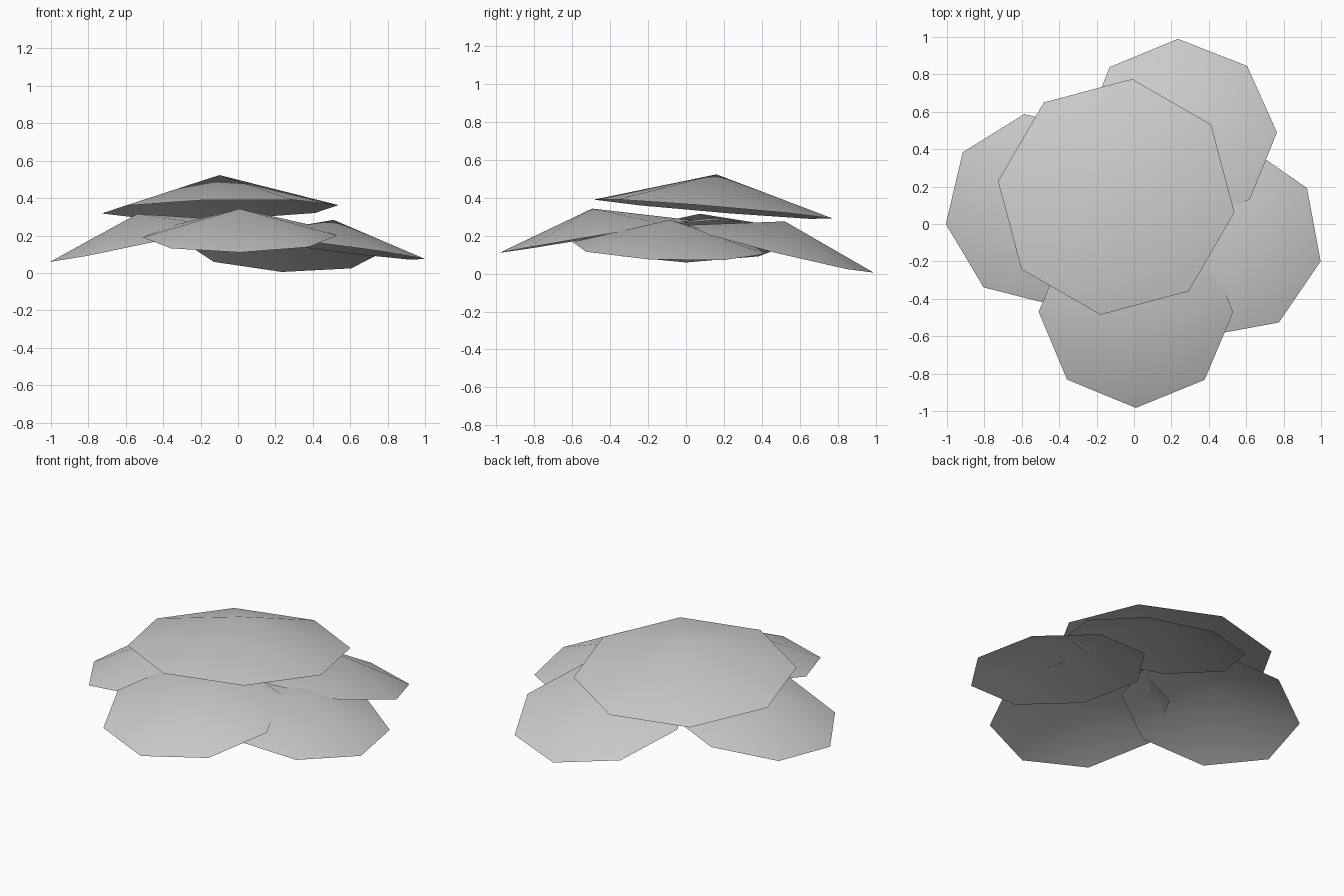
import bpy
import bmesh
from mathutils import Matrix, Vector

cube = bpy.data.objects.get("Cube")
if cube:
    bpy.data.objects.remove(cube, do_unlink=True)

GREY = (0.6, 0.6, 0.6, 1.0)
mat = bpy.data.materials.new("plain grey")
mat.use_nodes = True
mat.diffuse_color = GREY
mat.node_tree.nodes["Principled BSDF"].inputs["Base Color"].default_value = GREY

SIDES = 8
STEEPNESS = 0.288  # cone height relative to its radius


def leaf_cap(name, centre, radius, toward, across):
    """Open shallow cone; 'toward' points at one rim corner, 'across' lies in the rim plane."""
    x = Vector(toward).normalized()
    z = x.cross(Vector(across)).normalized()
    y = z.cross(x)
    height = radius * STEEPNESS
    frame = Matrix((x, y, z)).transposed().to_4x4()
    place = Matrix.Translation(centre) @ frame @ Matrix.Translation((0, 0, height / 2))

    bm = bmesh.new()
    bmesh.ops.create_cone(bm, cap_ends=False, segments=SIDES, radius1=radius,
                          radius2=0, depth=height, matrix=place)
    bmesh.ops.remove_doubles(bm, verts=bm.verts, dist=0.0001)
    # Face the outer side upward
    for face in bm.faces:
        face.normal_update()
        face.smooth = True
        if face.normal.dot(z) < 0:
            face.normal_flip()
    mesh = bpy.data.meshes.new(name)
    bm.to_mesh(mesh)
    bm.free()
    mesh.materials.append(mat)
    obj = bpy.data.objects.new(name, mesh)
    bpy.context.collection.objects.link(obj)
    return obj


# Large upper cap
leaf_cap("top_cap", (-0.095, 0.145, 0.34), 0.638, (0.085, 0.63, -0.05), (-0.63, 0.08, -0.022))

# Four drooping lower caps
leaf_cap("front_cap", (0.01, -0.47, 0.195), 0.52, (0, -0.51, -0.085), (0.52, 0, 0.005))
leaf_cap("back_cap", (0.245, 0.485, 0.13), 0.52, (-0.01, 0.505, -0.125), (-0.52, -0.01, 0.026))
leaf_cap("left_cap", (0.493, -0.09, 0.135), 0.52, (0.507, -0.11, -0.06), (0.11, 0.506, -0.032))
leaf_cap("right_cap", (-0.507, 0.077, 0.17), 0.517, (-0.493, -0.077, -0.11), (0.078, -0.513, 0))
